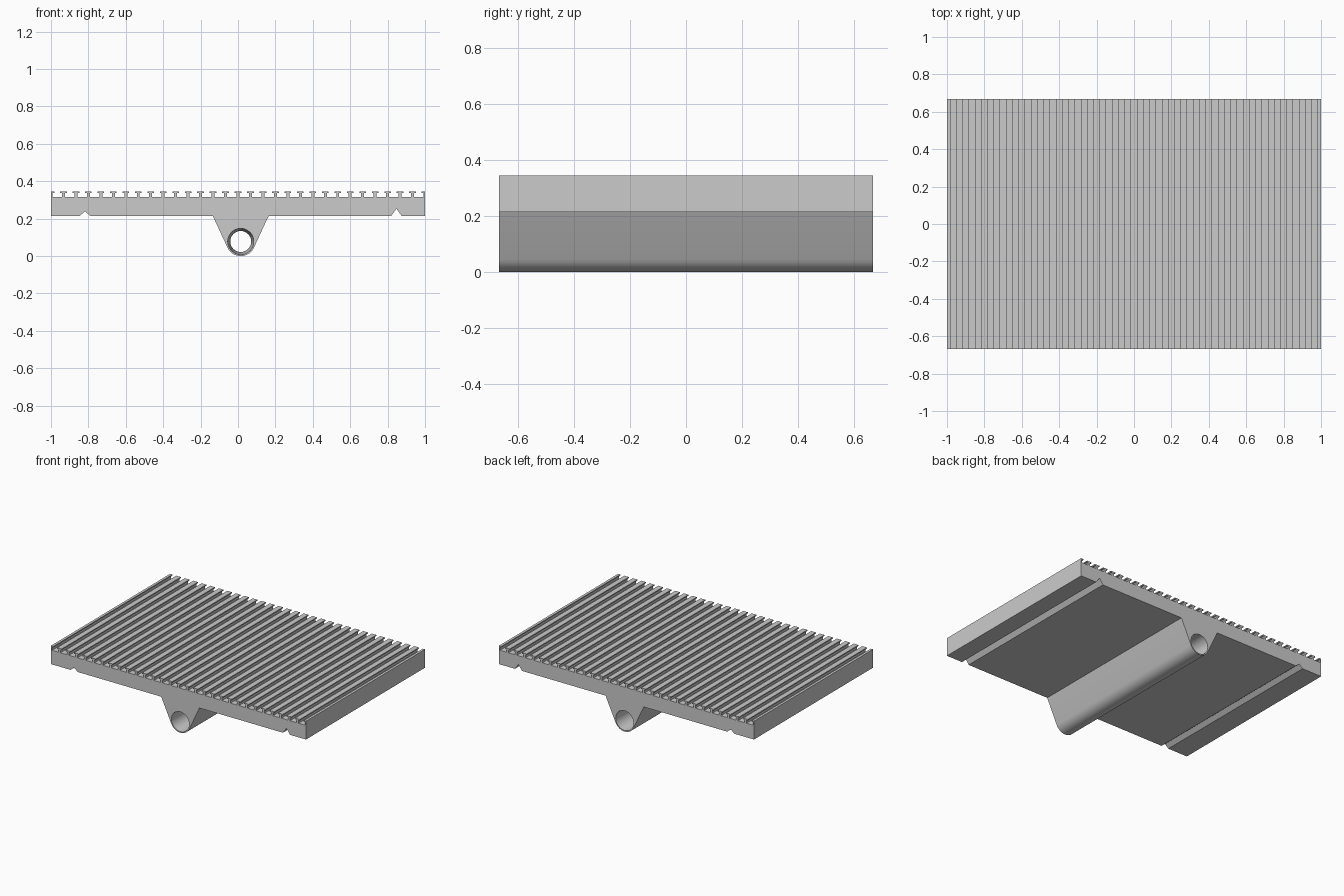
import bpy, bmesh
from math import sin, cos, radians, pi

if "Cube" in bpy.data.objects:
    bpy.data.objects.remove(bpy.data.objects["Cube"])

HALF_Y = 0.667
BOTTOM, DECK, TOP = 0.215, 0.315, 0.345
CX, CZ, R = 0.0145, 0.078, 0.078     # pivot centre and outer radius


def make_object(name, bm):
    bmesh.ops.recalc_face_normals(bm, faces=bm.faces)
    mesh = bpy.data.meshes.new(name)
    bm.to_mesh(mesh)
    bm.free()
    obj = bpy.data.objects.new(name, mesh)
    bpy.context.collection.objects.link(obj)
    return obj


def loft(name, rings):
    """Skin equal-length rings of points and cap both ends."""
    bm = bmesh.new()
    loops = [[bm.verts.new(p) for p in ring] for ring in rings]
    n = len(loops[0])
    for a, b in zip(loops, loops[1:]):
        for i in range(n):
            j = (i + 1) % n
            bm.faces.new((a[i], a[j], b[j], b[i]))
    bm.faces.new(loops[0])
    bm.faces.new(loops[-1])
    return make_object(name, bm)


# Underside: grooves, flared web and rounded pivot housing
outline = [(-1, BOTTOM), (-0.846, BOTTOM), (-0.818, 0.239), (-0.79, BOTTOM),
           (-0.135, BOTTOM)]
for k in range(15):
    a = radians(-155.1 + 130.2 * k / 14)
    outline.append((CX + R * cos(a), CZ + R * sin(a)))
outline += [(0.164, BOTTOM), (0.819, BOTTOM), (0.847, 0.253), (0.875, BOTTOM),
            (1, BOTTOM)]

# Top: T-shaped ribs, with half ribs at both ends
PITCH, STEM, FLANGE, LIP = 2 / 30, 0.008, 0.018, 0.008
for k in range(30, -1, -1):
    x = -1 + k * PITCH
    if k < 30:
        outline += [(x + STEM, DECK), (x + STEM, TOP - LIP),
                    (x + FLANGE, TOP - LIP), (x + FLANGE, TOP)]
    else:
        outline.append((x, TOP))
    if k > 0:
        outline += [(x - FLANGE, TOP), (x - FLANGE, TOP - LIP),
                    (x - STEM, TOP - LIP), (x - STEM, DECK)]
    else:
        outline.append((x, TOP))

plate = loft("ribbed_plate", [[(x, y, z) for x, z in outline]
                              for y in (-HALF_Y, HALF_Y)])

# Pivot bore, drafted from both ends to a narrower middle
bore = loft("bore_cutter", [
    [(CX + r * cos(2 * pi * i / 32), y, CZ + r * sin(2 * pi * i / 32))
     for i in range(32)]
    for y, r in ((-HALF_Y - 0.01, 0.07), (0, 0.056), (HALF_Y + 0.01, 0.07))])
bore.hide_render = True

cut = plate.modifiers.new("bore", 'BOOLEAN')
cut.operation = 'DIFFERENCE'
cut.solver = 'EXACT'
cut.object = bore
bpy.ops.object.select_all(action='DESELECT')
plate.select_set(True)
bpy.context.view_layer.objects.active = plate
bpy.ops.object.modifier_apply(modifier=cut.name)
bpy.data.objects.remove(bore)
bpy.ops.object.shade_smooth_by_angle(angle=radians(25))
